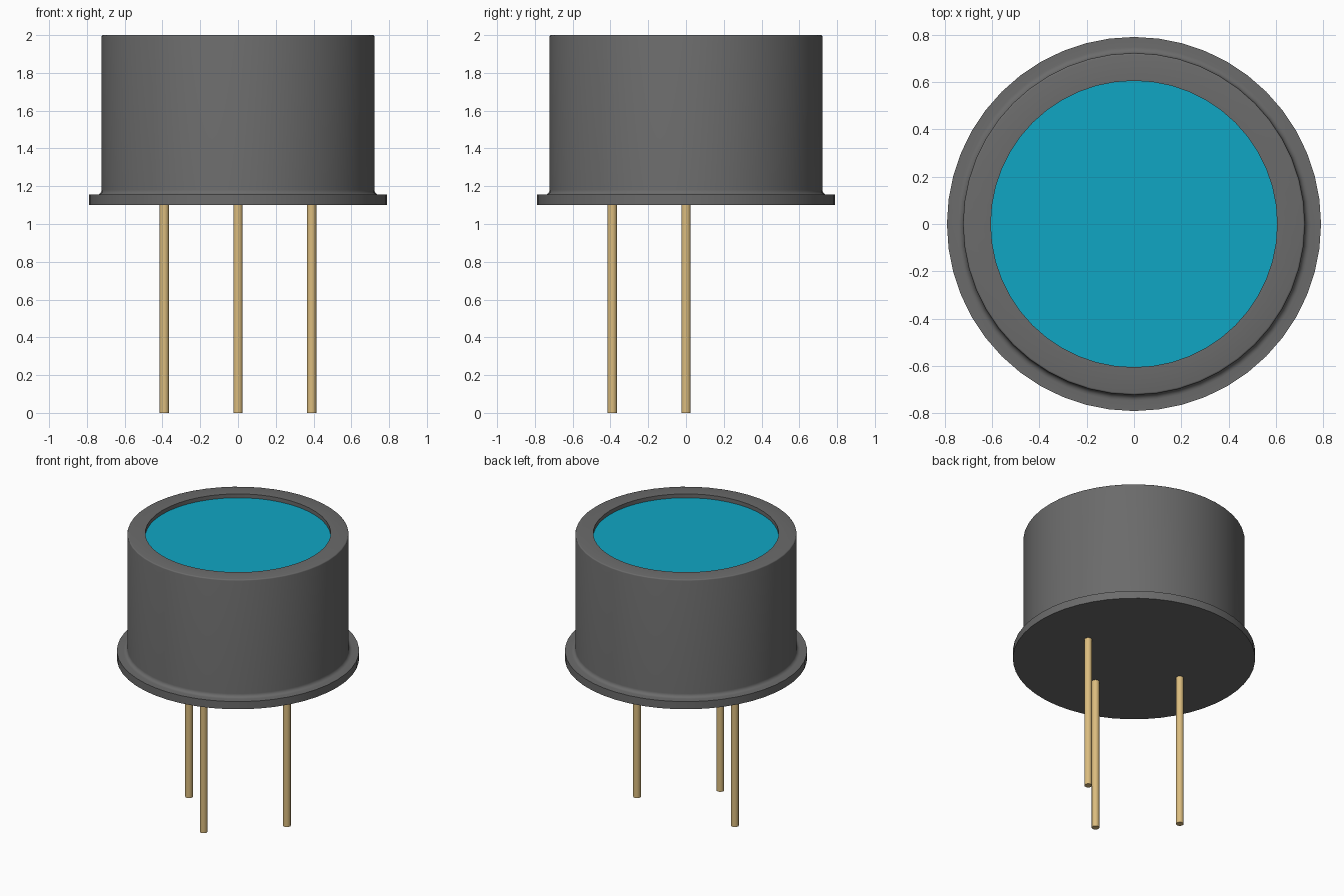
import bpy
from math import cos, sin, pi, radians

cube = bpy.data.objects.get("Cube")
if cube:
    bpy.data.objects.remove(cube)


def material(name, rgb):
    mat = bpy.data.materials.new(name)
    mat.use_nodes = True
    color = (*rgb, 1)
    mat.diffuse_color = color
    mat.node_tree.nodes["Principled BSDF"].inputs["Base Color"].default_value = color
    return mat


def lathe(name, profile, mat, sides, center=(0, 0)):
    """Revolve a (radius, height) profile; flat caps close open ends."""
    verts, faces = [], []
    for r, z in profile:
        for i in range(sides):
            a = 2 * pi * i / sides
            verts.append((center[0] + r * cos(a), center[1] + r * sin(a), z))
    for k in range(len(profile) - 1):
        for i in range(sides):
            j = (i + 1) % sides
            a, b = k * sides, (k + 1) * sides
            faces.append((a + i, a + j, b + j, b + i))
    faces.append(tuple(reversed(range(sides))))
    last = (len(profile) - 1) * sides
    faces.append(tuple(range(last, last + sides)))
    mesh = bpy.data.meshes.new(name)
    mesh.from_pydata(verts, [], faces)
    mesh.materials.append(mat)
    obj = bpy.data.objects.new(name, mesh)
    bpy.context.collection.objects.link(obj)
    bpy.ops.object.select_all(action="DESELECT")
    obj.select_set(True)
    bpy.context.view_layer.objects.active = obj
    bpy.ops.object.shade_smooth_by_angle(angle=radians(35))
    return obj


def arc(cx, cz, r, start, end, steps=5):
    angles = [radians(start + (end - start) * i / steps) for i in range(steps + 1)]
    return [(cx + r * cos(a), cz + r * sin(a)) for a in angles]


grey = material("dark grey metal", (0.147, 0.147, 0.147))
gold = material("gold pins", (0.708, 0.504, 0.21))
teal = material("teal window", (0.005, 0.38, 0.55))

# Can: flange, fillet, wall, softened rim and recess
base, top, floor = 1.1, 2.0, 1.972
wall, opening = 0.722, 0.605
profile = [(0.79, base), (0.79, 1.155)]
profile += arc(wall + 0.025, 1.18, 0.025, 270, 180)
profile += arc(wall - 0.008, top - 0.008, 0.008, 0, 90, 3)
profile += [(opening, top), (opening, floor - 0.004)]
lathe("can", profile, grey, 48)

# Window set into the recess
lathe("window", [(opening, floor - 0.004), (opening, floor)], teal, 48)

# Three lead pins
for label, spot in (("left", (0.39, 0)), ("front", (0, -0.39)), ("right", (-0.39, 0))):
    lathe(label + "_pin", [(0.025, 0), (0.025, base + 0.01)], gold, 16, spot)
